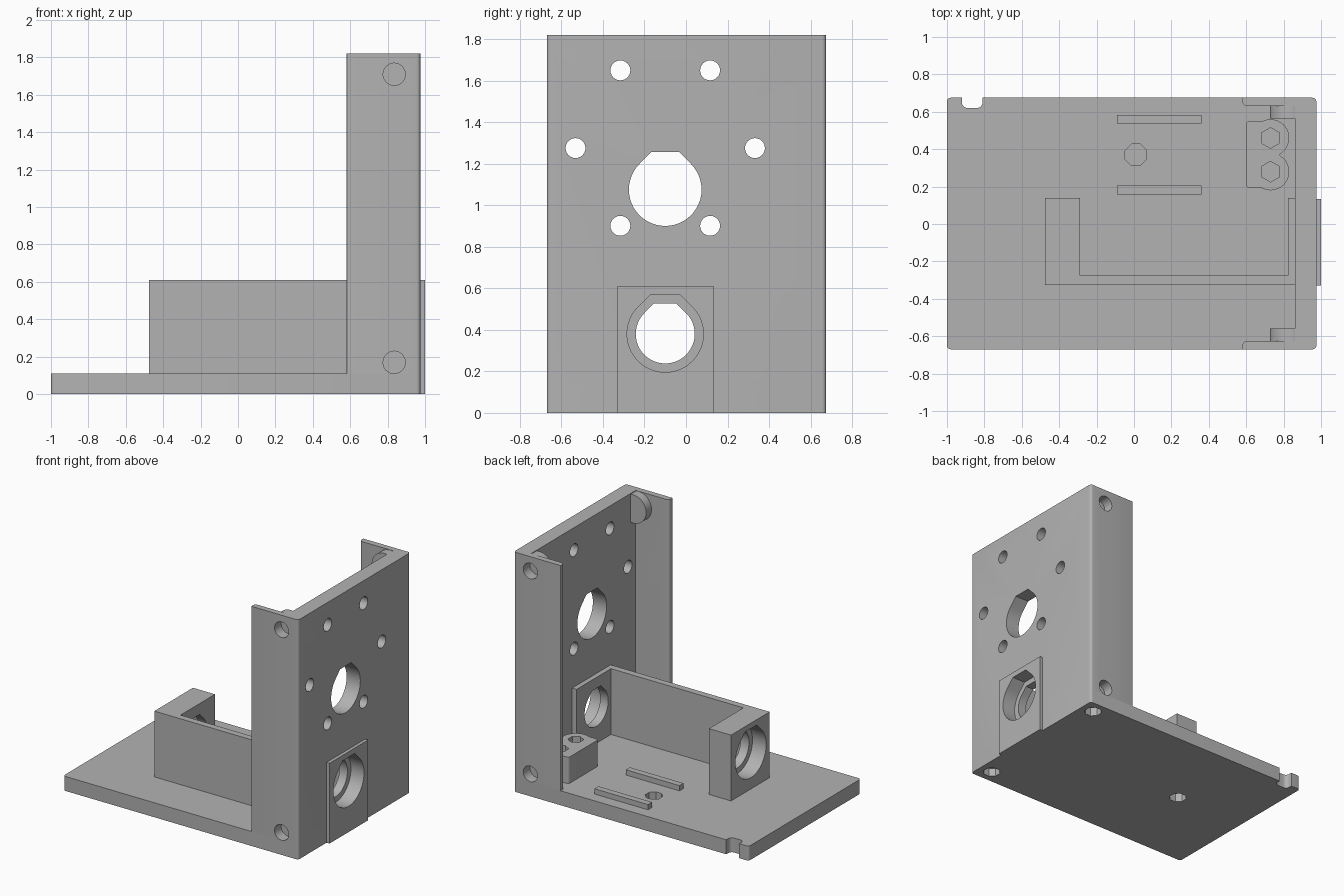
import bpy, bmesh, math
from mathutils import Vector

cube = bpy.data.objects.get("Cube")
if cube:
    bpy.data.objects.remove(cube, do_unlink=True)

grey = bpy.data.materials.new("plain_grey")
grey.use_nodes = True
grey.diffuse_color = (0.45, 0.45, 0.45, 1)
grey.node_tree.nodes["Principled BSDF"].inputs["Base Color"].default_value = grey.diffuse_color

AXES = {"x": lambda u, v, w: (w, u, v),
        "y": lambda u, v, w: (u, w, v),
        "z": lambda u, v, w: (u, v, w)}


def rounded(points, steps=5):
    """Outline with right-angle corners; a third value rounds that corner."""
    out = []
    for i, p in enumerate(points):
        c = Vector(p[:2])
        if len(p) < 3:
            out.append(c)
            continue
        a = (Vector(points[i - 1][:2]) - c).normalized() * p[2]
        b = (Vector(points[(i + 1) % len(points)][:2]) - c).normalized() * p[2]
        for k in range(steps + 1):
            t = math.pi / 2 * k / steps
            out.append(c + a * (1 - math.sin(t)) + b * (1 - math.cos(t)))
    return out


def circle(u, v, r, n=24, turn=0.0):
    return [(u + r * math.cos(turn + math.tau * i / n),
             v + r * math.sin(turn + math.tau * i / n)) for i in range(n)]


def teardrop(u, v, r, top, n=36):
    """Round hole with sloped shoulders and a flat top."""
    pts = []
    for i in range(n + 1):
        a = math.radians(135 + 270 * i / n)
        pts.append((u + r * math.cos(a), v + r * math.sin(a)))
    half = r * math.sqrt(2) - top
    return pts + [(u + half, v + top), (u - half, v + top)]


def prism(name, outline, low, high, axis="z"):
    bm = bmesh.new()
    ends = [[bm.verts.new(AXES[axis](p[0], p[1], w)) for p in outline] for w in (low, high)]
    bm.faces.new(ends[0])
    bm.faces.new(ends[1])
    n = len(outline)
    for i in range(n):
        j = (i + 1) % n
        bm.faces.new((ends[0][i], ends[0][j], ends[1][j], ends[1][i]))
    bmesh.ops.recalc_face_normals(bm, faces=bm.faces)
    mesh = bpy.data.meshes.new(name)
    bm.to_mesh(mesh)
    bm.free()
    mesh.materials.append(grey)
    obj = bpy.data.objects.new(name, mesh)
    bpy.context.collection.objects.link(obj)
    return obj


def rect(u0, u1, v0, v1):
    return [(u0, v0), (u1, v0), (u1, v1), (u0, v1)]


def combine(obj, others, mode="DIFFERENCE"):
    for other in others:
        mod = obj.modifiers.new("join_or_cut", "BOOLEAN")
        mod.operation, mod.object, mod.solver = mode, other, "EXACT"
    bpy.context.view_layer.update()
    graph = bpy.context.evaluated_depsgraph_get()
    mesh = bpy.data.meshes.new_from_object(obj.evaluated_get(graph))
    obj.modifiers.clear()
    obj.data = mesh


cutters = []


def cutter(outline, low, high, axis="z"):
    obj = prism("cutter", outline, low, high, axis)
    obj.hide_render = True
    cutters.append(obj)
    return obj


WALL_IN, WALL_OUT, FRONT, BACK, BASE = 0.86, 0.975, -0.67, 0.675, 0.11
LIP = 0.045

# Base plate with edge notch
base = prism("base_plate", rounded([
    (-1, FRONT, 0.02), (WALL_OUT, FRONT, 0.02), (WALL_OUT, BACK, 0.02),
    (-0.81, BACK), (-0.81, 0.62, 0.03), (-0.92, 0.62, 0.03), (-0.92, BACK),
    (-1, BACK, 0.02)]), 0, BASE)
blind = [cutter(circle(x, y, 0.062, 8, math.pi / 8), -0.1, 0.08)
         for x, y in ((0.87, 0.575), (0.87, -0.565), (-0.4, 0.017))]
blind.append(cutter(circle(0.01, 0.37, 0.062, 8, math.pi / 8), 0.03, 0.3))
combine(base, blind)

# Upright wall with two side flanges
upright = prism("upright_wall", rounded([
    (0.58, FRONT, 0.004), (WALL_OUT, FRONT, 0.02), (WALL_OUT, BACK, 0.02),
    (0.58, BACK, 0.004), (0.58, BACK - LIP, 0.025), (WALL_IN, BACK - LIP),
    (WALL_IN, FRONT + LIP), (0.58, FRONT + LIP, 0.025)]), BASE, 1.82)

# Round screw bosses in the corners
bosses, screw_holes = [], []
for z in (0.17, 1.71):
    for edge, inward in ((FRONT, 1), (BACK, -1)):
        bosses.append(prism("boss", circle(0.835, z, 0.108, 32),
                            edge + inward * 0.02, edge + inward * 0.11, "y"))
        screw_holes.append(cutter(circle(0.835, z, 0.06, 16),
                                  edge - inward * 0.1, edge + inward * 0.08, "y"))
combine(upright, bosses, "UNION")
cutters += bosses

# Motor opening with a ring of six mounting holes
MID = -0.10
openings = [cutter(teardrop(MID, 1.075, 0.175, 0.18), 0.7, 1.1, "x")]
for i in range(6):
    a = math.tau * i / 6
    openings.append(cutter(circle(MID + 0.432 * math.cos(a), 1.275 + 0.432 * math.sin(a), 0.048),
                           0.7, 1.1, "x"))

# Stepped bearing bores
bore = cutter(teardrop(MID, 0.38, 0.142, 0.147), -0.7, 1.2, "x")
wall_seat = cutter(teardrop(MID, 0.38, 0.184, 0.189), 0.89, 1.2, "x")
block_seat = cutter(teardrop(MID, 0.38, 0.184, 0.189), -0.7, -0.36, "x")
combine(upright, screw_holes + openings + [bore, wall_seat])

# Bearing bracket: end block, long side wall and inner plate
bracket = prism("bearing_bracket", [
    (-0.475, 0.138), (-0.475, -0.325), (WALL_IN, -0.325), (WALL_IN, 0.138),
    (0.823, 0.138), (0.823, -0.275), (-0.29, -0.275), (-0.29, 0.138)], BASE, 0.61)
combine(bracket, [bore, block_seat])

# Raised pad outside the wall
pad = prism("bearing_pad", rect(-0.33, 0.133, 0, 0.61), WALL_OUT, 1.0, "x")
combine(pad, [bore, wall_seat])

# Guide rails on the base
for name, y in (("back_rail", 0.56), ("front_rail", 0.183)):
    prism(name, rect(-0.09, 0.36, y - 0.024, y + 0.024), BASE, BASE + 0.04)

# Switch mount: block with two round lobes and hex pockets
mount = prism("switch_mount", rounded([
    (0.6, 0.192, 0.02), (0.785, 0.28), (0.785, 0.46), (0.6, 0.552, 0.02)][:1]
    + [(0.7, 0.192), (0.78, 0.33), (0.78, 0.41), (0.7, 0.552), (0.6, 0.552, 0.02)]), BASE, 0.31)
lobes = [prism("lobe", circle(0.73, y, 0.1, 32), BASE, 0.31) for y in (0.28, 0.46)]
combine(mount, lobes, "UNION")
cutters += lobes
combine(mount, [cutter(circle(0.73, y, 0.055, 6, math.pi / 6), 0.15, 0.5) for y in (0.28, 0.46)])

for obj in cutters:
    bpy.data.objects.remove(obj, do_unlink=True)

# Smooth the round surfaces, keep the edges crisp
parts = [base, upright, bracket, pad, mount]
bpy.ops.object.select_all(action="DESELECT")
for obj in parts:
    obj.select_set(True)
bpy.context.view_layer.objects.active = base
bpy.ops.object.shade_smooth_by_angle(angle=math.radians(25))
